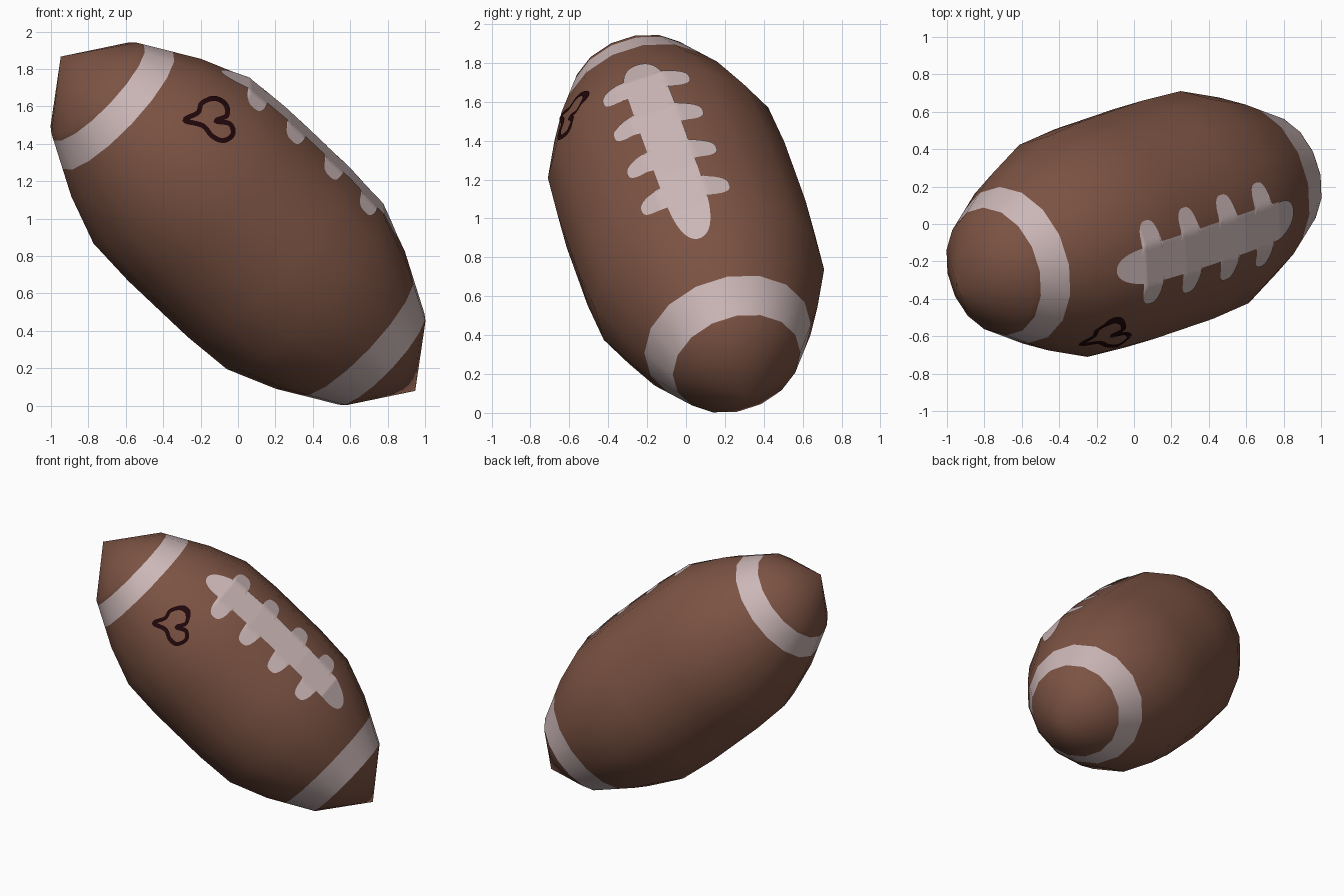
import bpy, bmesh, math
from mathutils import Vector
from mathutils.bvhtree import BVHTree

if "Cube" in bpy.data.objects:
    bpy.data.objects.remove(bpy.data.objects["Cube"])

C = Vector((0, 0, 0.973))                        # ball centre
A = Vector((-0.704, -0.240, 0.664)).normalized() # long axis, towards the upper tip
N = Vector((0, 1, 0)).cross(A).normalized()      # a ring corner lies here
M = A.cross(N)
SIDES = 16


def material(name, rgb):
    m = bpy.data.materials.new(name)
    m.diffuse_color = (*rgb, 1)
    m.use_nodes = True
    m.node_tree.nodes["Principled BSDF"].inputs["Base Color"].default_value = m.diffuse_color
    return m


brown = material("brown_leather", (0.20, 0.086, 0.056))
white = material("off_white", (0.60, 0.47, 0.47))
dark = material("dark_ink", (0.014, 0.002, 0.003))


def make(name, bm, mats):
    me = bpy.data.meshes.new(name)
    for f in bm.faces:
        f.smooth = True
    bm.to_mesh(me)
    for m in mats:
        me.materials.append(m)
    ob = bpy.data.objects.new(name, me)
    bpy.context.collection.objects.link(ob)
    return ob


# Half profile of the ball: (distance along axis, radius)
half = [(0.225, 0.625), (0.504, 0.607), (0.772, 0.505), (1.088, 0.334), (1.342, 0.0)]
profile = [(-s, r) for s, r in reversed(half)] + half


def radius(s):
    for (s0, r0), (s1, r1) in zip(profile, profile[1:]):
        if s0 <= s <= s1:
            return r0 + (r1 - r0) * (s - s0) / (s1 - s0)


# Ball body, with extra rings where the painted bands begin and end
bands = [(-1.08, -0.89), (0.91, 1.055)]
stations = sorted([s for s, r in profile if r > 0] + [e for b in bands for e in b])
bm = bmesh.new()
rings = []
for s in stations:
    r = radius(s)
    rings.append([bm.verts.new(C + A * s + r * (N * math.cos(k * math.tau / SIDES)
                  + M * math.sin(k * math.tau / SIDES))) for k in range(SIDES)])
low = bm.verts.new(C - A * 1.342)
high = bm.verts.new(C + A * 1.342)
for i in range(len(rings) - 1):
    mid = (stations[i] + stations[i + 1]) / 2
    for k in range(SIDES):
        j = (k + 1) % SIDES
        f = bm.faces.new((rings[i][k], rings[i][j], rings[i + 1][j], rings[i + 1][k]))
        f.material_index = int(any(a < mid < b for a, b in bands))
for k in range(SIDES):
    j = (k + 1) % SIDES
    bm.faces.new((low, rings[0][j], rings[0][k]))
    bm.faces.new((high, rings[-1][k], rings[-1][j]))
bmesh.ops.recalc_face_normals(bm, faces=bm.faces)
surface = BVHTree.FromBMesh(bm)
make("ball_body", bm, [brown, white])
bm.free()


def on_surface(origin, direction):
    hit, normal, _, _ = surface.ray_cast(origin, direction)
    return hit + normal * 0.005


def strip(name, rows, mat, outward, closed=False):
    """Skin rows of points into a thin plate lying on the ball."""
    b = bmesh.new()
    vs = [[b.verts.new(p) for p in row] for row in rows]
    n = len(vs)
    for i in range(n if closed else n - 1):
        p, q = vs[i], vs[(i + 1) % n]
        for k in range(len(p) - 1):
            f = b.faces.new((p[k], p[k + 1], q[k + 1], q[k]))
            f.normal_update()
            if f.normal.dot(outward) < 0:
                f.normal_flip()
    make(name, b, [mat])
    b.free()


# Laces: a long bar with four rounded cross stitches
U = Vector((0.70, -0.17, 0.69))
U = (U - A * U.dot(A)).normalized()
V = A.cross(U)
stitches = [0.455, 0.18, -0.105, -0.38]


def lace_half_width(s):
    w = 0.11 * max(0.0, 1 - abs(s / 0.668) ** 9) ** 0.5
    for c in stitches:
        d = abs(s - c) / 0.066
        if d < 1:
            w = max(w, 0.11 + 0.135 * (1 - d ** 3) ** 0.5)
    return max(w, 0.004)


rows = []
for i in range(221):
    s = -0.667 + 1.334 * i / 220
    w = lace_half_width(s)
    row = []
    for k in range(25):
        ang = w * (k / 12 - 1) / 0.62
        d = U * math.cos(ang) + V * math.sin(ang)
        row.append(on_surface(C + A * s + d * 2, -d))
    rows.append(row)
strip("laces", rows, white, U)

# Hand-drawn heart outline, drawn in front view (x, z) and laid on the ball
heart = [(-0.285, 1.525), (-0.215, 1.565), (-0.195, 1.615), (-0.13, 1.64), (-0.07, 1.61),
         (-0.06, 1.55), (-0.12, 1.52), (-0.045, 1.505), (-0.03, 1.45), (-0.08, 1.415),
         (-0.14, 1.44), (-0.19, 1.495)]
pts = [Vector(p) for p in heart]
n = len(pts)
path = []
for i in range(n):
    p0, p1, p2, p3 = (pts[(i + o) % n] for o in (-1, 0, 1, 2))
    for k in range(6):
        t = k / 6
        path.append(0.5 * (2 * p1 + (p2 - p0) * t + (2 * p0 - 5 * p1 + 4 * p2 - p3) * t * t
                           + (3 * p1 - p0 - 3 * p2 + p3) * t ** 3))
rows = []
for i, p in enumerate(path):
    tan = (path[(i + 1) % len(path)] - path[i - 1]).normalized()
    side = Vector((-tan.y, tan.x)) * 0.013
    rows.append([on_surface(Vector((q.x, -2, q.y)), Vector((0, 1, 0)))
                 for q in (p - side, p, p + side)])
strip("heart_drawing", rows, dark, Vector((0, -1, 0.5)), closed=True)
